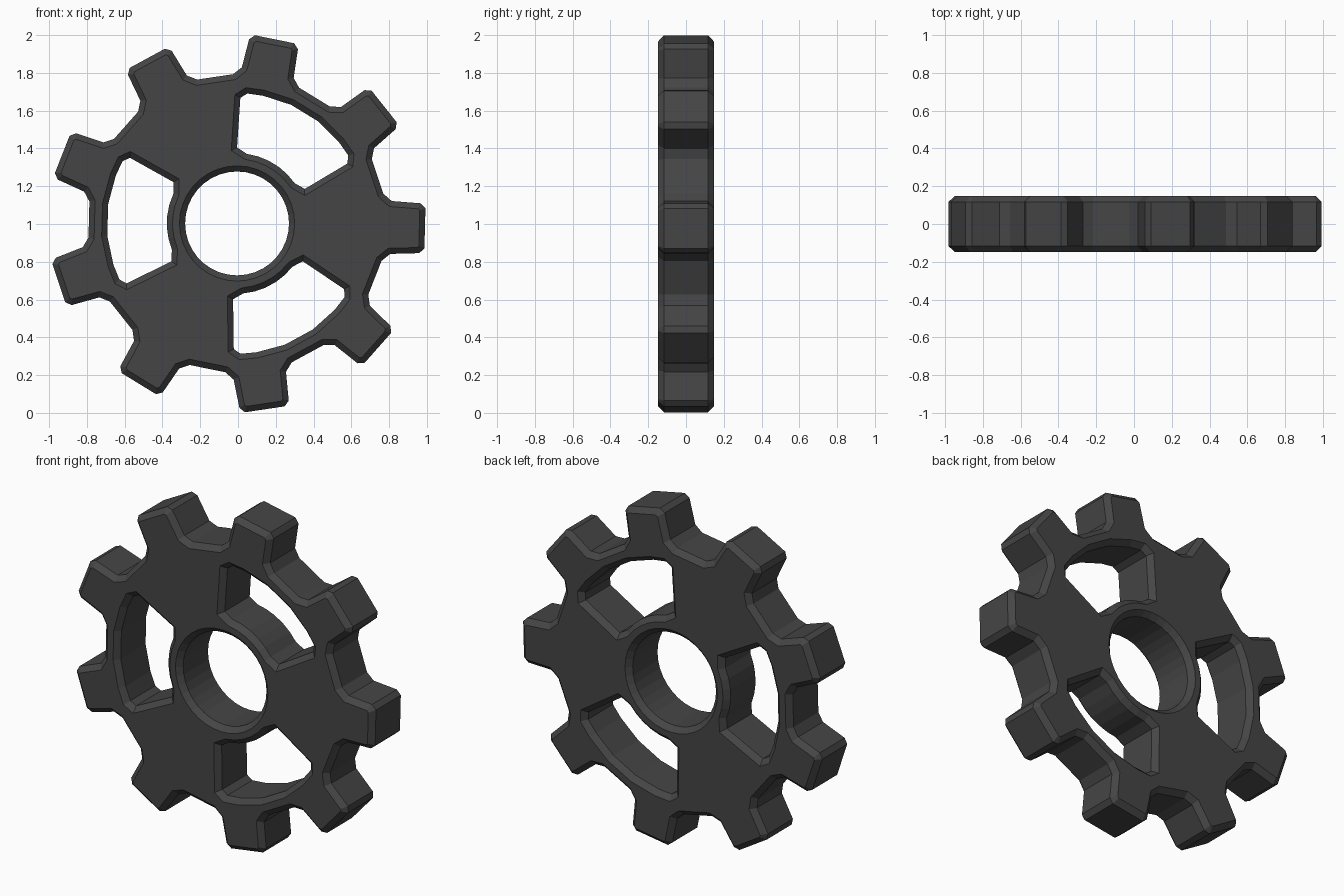
import bpy, bmesh
from math import radians, cos, sin, pi
from mathutils import Vector

if "Cube" in bpy.data.objects:
    bpy.data.objects.remove(bpy.data.objects["Cube"])

CX, CZ = -0.005, 1.003     # gear axis
TILT = -1.5                # angle of the first tooth, degrees
HALF, BEVEL = 0.147, 0.03  # half thickness and edge chamfer
TEETH, WINDOWS = 9, 3


def polar(r, deg):
    return Vector((r * cos(radians(deg)), r * sin(radians(deg))))


def rotated(u, v, deg):
    a = radians(deg)
    return Vector((u * cos(a) - v * sin(a), u * sin(a) + v * cos(a)))


def offset(pts, d):
    """Mitred offset of a counter-clockwise loop, positive = inward."""
    out = []
    for i, p in enumerate(pts):
        e1 = (p - pts[i - 1]).normalized()
        e2 = (pts[(i + 1) % len(pts)] - p).normalized()
        n1, n2 = Vector((-e1.y, e1.x)), Vector((-e2.y, e2.x))
        out.append(p + (n1 + n2) * (d / (1 + n1.dot(n2))))
    return out


# Toothed outline
half_tooth = [(0.77, 0.178), (0.815, 0.14), (0.968, 0.132), (0.995, 0.106)]
tooth = [(u, -v) for u, v in half_tooth] + half_tooth[::-1]
outline = [rotated(u, v, TILT + 360 / TEETH * k)
           for k in range(TEETH) for u, v in tooth]

# Shaft hole
holes = [[polar(0.275, 360 / 36 * k) for k in range(36)]]

# Arc windows between the spokes
half_window = [(0.372, 5), (0.372, 14), (0.372, 23.5), (0.402, 31.5),
               (0.665, 30), (0.69, 27), (0.69, 20), (0.69, 7)]
window = half_window + [(r, -a) for r, a in half_window[::-1]]
for k in range(WINDOWS):
    mid = TILT + 60 + 120 * k
    # reversed so the loop runs counter-clockwise
    holes.append([polar(r, mid + a) for r, a in window][::-1])

# Chamfered walls around every loop
bm = bmesh.new()
front_edges, back_edges = [], []
for pts, d in [(outline, BEVEL)] + [(h, -BEVEL) for h in holes]:
    inner = offset(pts, d)
    layers = [(inner, -HALF), (pts, -HALF + BEVEL), (pts, HALF - BEVEL), (inner, HALF)]
    rings = [[bm.verts.new((p.x + CX, y, p.y + CZ)) for p in loop] for loop, y in layers]
    n = len(pts)
    for a, b in zip(rings, rings[1:]):
        for i in range(n):
            j = (i + 1) % n
            bm.faces.new((a[i], a[j], b[j], b[i]))
    for ring, store in ((rings[0], front_edges), (rings[3], back_edges)):
        store += [bm.edges.get((ring[i], ring[(i + 1) % n])) for i in range(n)]

# Flat front and back faces
for edges, ny in ((front_edges, -1), (back_edges, 1)):
    bmesh.ops.triangle_fill(bm, use_beauty=True, edges=edges, normal=(0, ny, 0))
bmesh.ops.recalc_face_normals(bm, faces=bm.faces)

mesh = bpy.data.meshes.new("gear_wheel")
bm.to_mesh(mesh)
bm.free()
gear = bpy.data.objects.new("gear_wheel", mesh)
bpy.context.collection.objects.link(gear)

# Dark metal
mat = bpy.data.materials.new("dark_metal")
mat.diffuse_color = (0.06, 0.06, 0.06, 1)
mat.use_nodes = True
mat.node_tree.nodes["Principled BSDF"].inputs["Base Color"].default_value = mat.diffuse_color
mesh.materials.append(mat)
